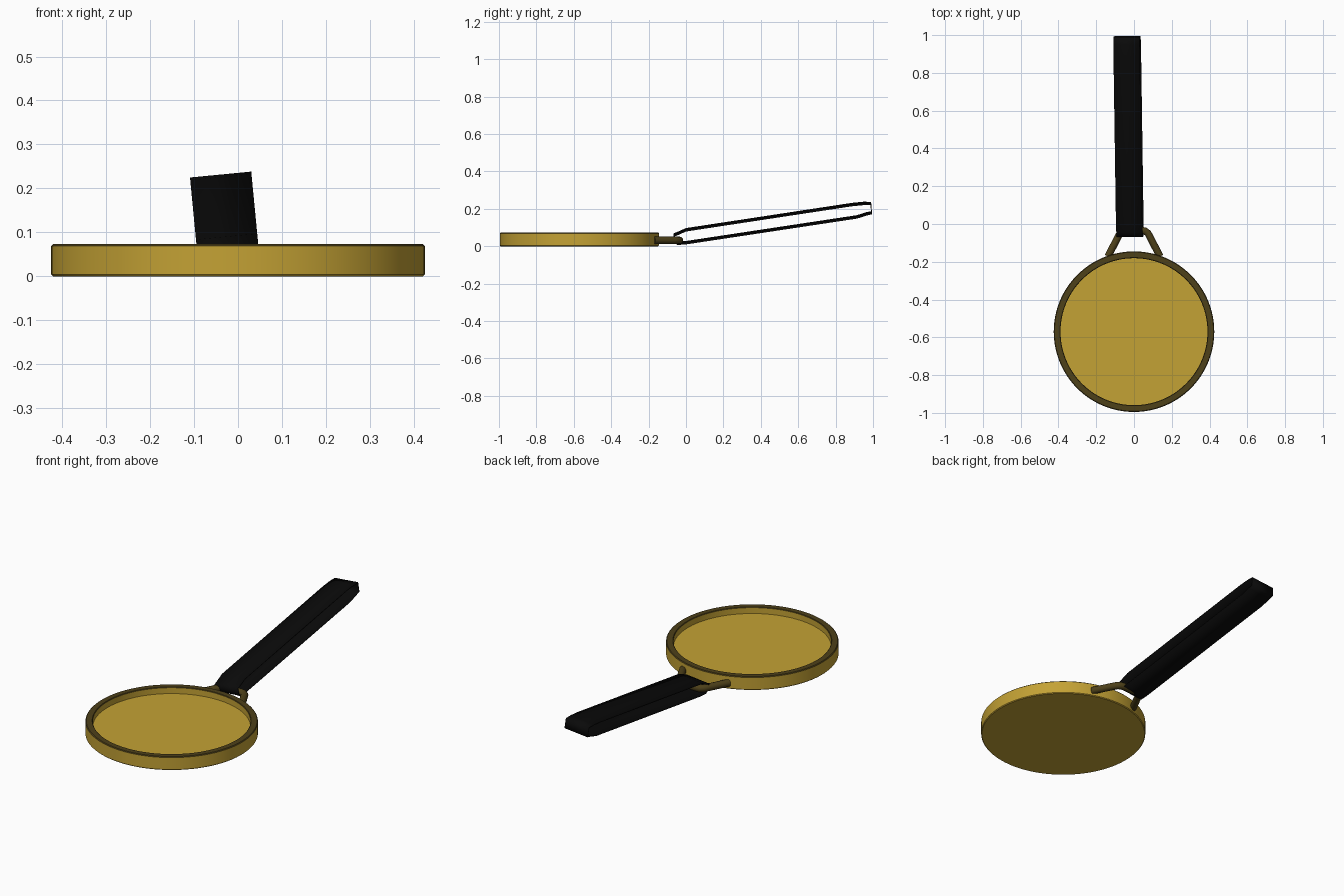
import bpy, bmesh, math
from mathutils import Vector

if "Cube" in bpy.data.objects:
    bpy.data.objects.remove(bpy.data.objects["Cube"])


def material(name, rgb):
    m = bpy.data.materials.new(name)
    m.diffuse_color = (*rgb, 1)
    m.use_nodes = True
    m.node_tree.nodes["Principled BSDF"].inputs["Base Color"].default_value = m.diffuse_color
    return m


gold = material("gold", (0.55, 0.36, 0.035))
dark_gold = material("dark_gold", (0.075, 0.052, 0.01))
black = material("black_fabric", (0.003, 0.003, 0.003))


def finish(name, bm, mats, angle=30):
    bmesh.ops.recalc_face_normals(bm, faces=bm.faces)
    me = bpy.data.meshes.new(name)
    bm.to_mesh(me)
    bm.free()
    for m in mats:
        me.materials.append(m)
    ob = bpy.data.objects.new(name, me)
    bpy.context.collection.objects.link(ob)
    bpy.ops.object.select_all(action='DESELECT')
    ob.select_set(True)
    bpy.context.view_layer.objects.active = ob
    bpy.ops.object.shade_smooth_by_angle(angle=math.radians(angle))
    return ob


# Medal disc: lathed profile (radius, z) with a recessed face and raised rim
profile = [(0, 0), (0.421, 0), (0.425, 0.004), (0.425, 0.069), (0.421, 0.073),
           (0.392, 0.073), (0.389, 0.070), (0.389, 0.038), (0, 0.038)]
centre = Vector((0, -0.57, 0))
bm = bmesh.new()
vs = [bm.verts.new(centre + Vector((r, 0, z))) for r, z in profile]
edges = [bm.edges.new(p) for p in zip(vs, vs[1:])]
bmesh.ops.spin(bm, geom=vs + edges, cent=centre, axis=(0, 0, 1),
               angle=math.tau, steps=128, use_duplicate=False)
bmesh.ops.remove_doubles(bm, verts=bm.verts, dist=1e-5)
for f in bm.faces:
    if f.calc_center_median().z > 0.0705:
        f.material_index = 1
finish("medal_disc", bm, [gold, dark_gold])

# Hanging loop: rounded trapezoid of bent rod joined to the rim
half = [(0.138, -0.172), (0.083, -0.066), (0.073, -0.048), (0.058, -0.037), (0.04, -0.034)]
points = [(-x, y) for x, y in half] + half[::-1]
curve = bpy.data.curves.new("hanging_loop", 'CURVE')
curve.dimensions = '3D'
curve.bevel_depth = 0.019
curve.bevel_resolution = 4
curve.use_fill_caps = True
spline = curve.splines.new('POLY')
spline.points.add(len(points) - 1)
for p, (x, y) in zip(spline.points, points):
    p.co = (x, y, 0.032, 1)
spline.use_smooth = True
curve.materials.append(dark_gold)
loop = bpy.data.objects.new("hanging_loop", curve)
bpy.context.collection.objects.link(loop)

# Ribbon: closed thin band (y, z) threaded round the loop, rolled slightly about y
path = [(-0.045, 0.016), (0.0, 0.019), (0.914, 0.157), (0.968, 0.174), (0.992, 0.179),
        (0.988, 0.229), (0.95, 0.229), (0.888, 0.223), (0.0, 0.088),
        (-0.045, 0.068), (-0.066, 0.060), (-0.064, 0.030)]
roll = math.radians(5.5)
half_width = 0.07
bm = bmesh.new()
rows = []
for y, z in path:
    xc = -0.024 - math.tan(roll) * (z - 0.07)
    rows.append([bm.verts.new((xc + s * half_width * math.cos(roll), y,
                               z + s * half_width * math.sin(roll))) for s in (-1, 1)])
for (a, b), (c, d) in zip(rows, rows[1:] + rows[:1]):
    bm.faces.new((a, b, d, c))
ribbon = finish("ribbon", bm, [black], 20)
solid = ribbon.modifiers.new("thickness", 'SOLIDIFY')
solid.thickness = 0.005
solid.offset = 0
